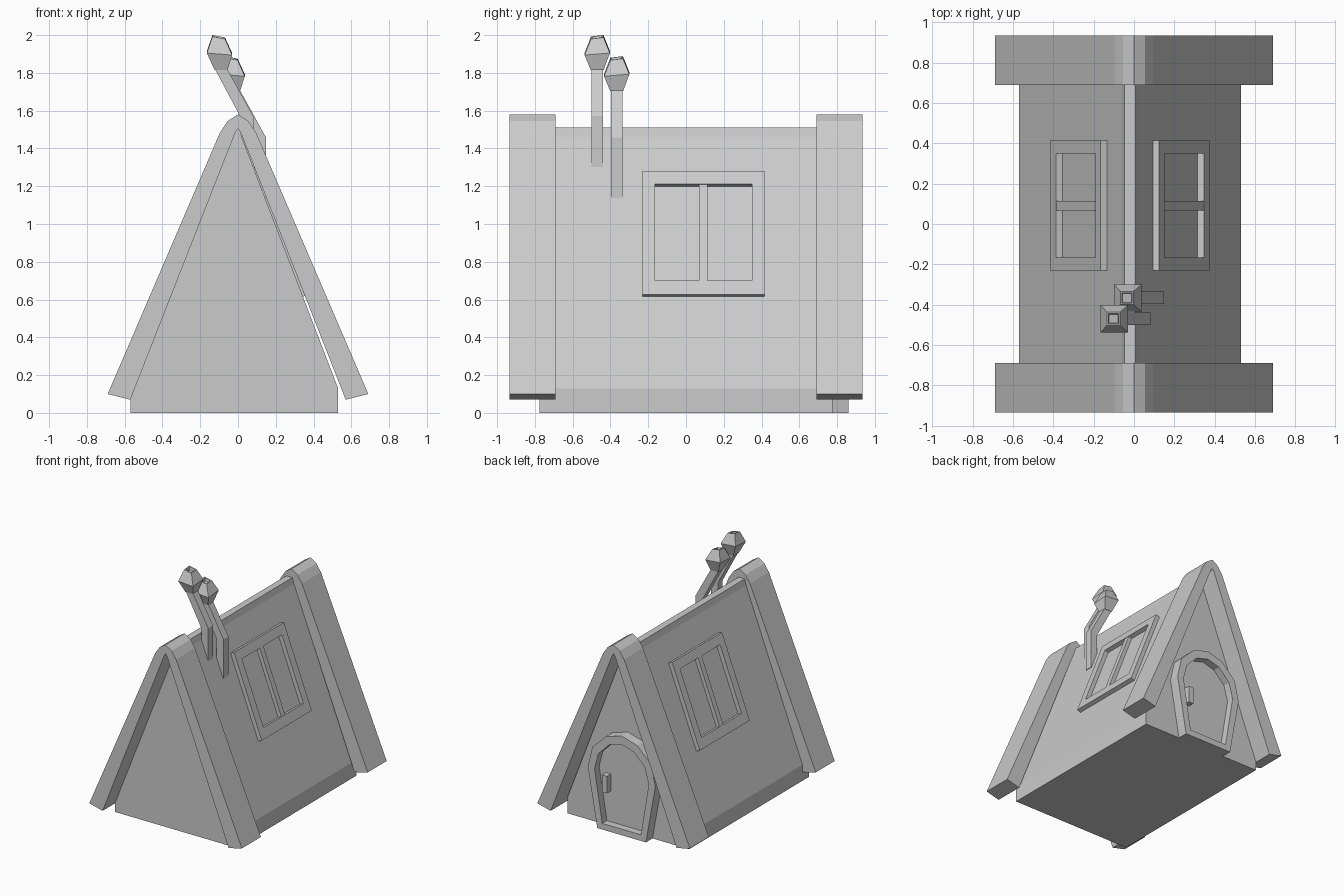
import bpy, bmesh
from mathutils import Vector

if "Cube" in bpy.data.objects:
    bpy.data.objects.remove(bpy.data.objects["Cube"])

CX = -0.02  # centre line of the body, slightly off the gable trims


def loft(name, loops, cyclic=False):
    """Skin equal-length closed loops; cap both ends unless cyclic."""
    bm = bmesh.new()
    rings = [[bm.verts.new(p) for p in loop] for loop in loops]
    n = len(rings[0])
    pairs = list(zip(rings, rings[1:] + rings[:1]))
    for a, b in (pairs if cyclic else pairs[:-1]):
        for i in range(n):
            j = (i + 1) % n
            bm.faces.new((a[i], a[j], b[j], b[i]))
    if not cyclic:
        bm.faces.new(rings[0])
        bm.faces.new(rings[-1])
    bmesh.ops.recalc_face_normals(bm, faces=bm.faces)
    mesh = bpy.data.meshes.new(name)
    bm.to_mesh(mesh)
    bm.free()
    ob = bpy.data.objects.new(name, mesh)
    bpy.context.collection.objects.link(ob)
    return ob


def at_y(profile, y):
    return [(x, y, z) for x, z in profile]


def mirrored(half, cx):
    """Complete a right-hand half profile; points on the axis are not doubled."""
    left = [(-x, z) for x, z in reversed(half) if x > 0]
    return [(x + cx, z) for x, z in half + left]


# Steep-roofed body
body = mirrored([(0.55, 0), (0.55, 0.13), (0.04, 1.46), (0.028, 1.51)], CX)
loft("house_body", [at_y(body, -0.775), at_y(body, 0.775)])

# Rounded gable trims at both ends
outer = [(0.69, 0.10), (0.095, 1.485), (0.055, 1.545), (0, 1.58)]
inner = [(0.57, 0.07), (0.012, 1.49), (0, 1.505)]
trim = (outer + [(-x, z) for x, z in reversed(outer[:-1])]
        + [(-x, z) for x, z in inner] + [(x, z) for x, z in reversed(inner[:-1])])
for name, y0, y1 in (("front_gable_trim", -0.935, -0.69), ("back_gable_trim", 0.69, 0.935)):
    loft(name, [at_y(trim, y0), at_y(trim, y1)])

# Arched door at the back: frame, panel and handle
door_out = mirrored([(0.22, 0), (0.305, 0.48), (0.265, 0.65), (0.14, 0.77), (0, 0.81)], CX)
door_in = mirrored([(0.175, 0.05), (0.245, 0.48), (0.21, 0.61), (0.11, 0.71), (0, 0.74)], CX)
loft("door_frame", [at_y(door_out, 0.76), at_y(door_out, 0.86),
                    at_y(door_in, 0.86), at_y(door_in, 0.76)], cyclic=True)
loft("door_panel", [at_y(door_in, 0.76), at_y(door_in, 0.80)])
handle = [(0.12, 0.30), (0.165, 0.30), (0.165, 0.44), (0.12, 0.44)]
loft("door_handle", [at_y(handle, 0.79), at_y(handle, 0.85)])

# Roof windows, one on each slope
up = Vector((-0.358, 0, 0.934))
out = Vector((0.934, 0, 0.358))
base = Vector((0.364, 0, 0.615))  # window foot on the slope, measured from CX


def window_rect(side, y0, y1, s0, s1, h):
    pts = []
    for y, s in ((y0, s0), (y1, s0), (y1, s1), (y0, s1)):
        p = base + up * s + out * h
        pts.append((CX + side * p.x, y, p.z))
    return pts


for name, side in (("right", 1), ("left", -1)):
    big, small = (-0.23, 0.415, 0, 0.70), (-0.165, 0.35, 0.08, 0.625)
    loft(name + "_window_frame",
         [window_rect(side, *big, -0.02), window_rect(side, *big, 0.034),
          window_rect(side, *small, 0.034), window_rect(side, *small, -0.02)], cyclic=True)
    bar = (0.068, 0.115, 0.06, 0.64)
    loft(name + "_window_bar",
         [window_rect(side, *bar, -0.02), window_rect(side, *bar, 0.031)])


# Two bent chimneys with faceted, hollow-topped caps
def square(x, y, z, r, dzx=0.0, dzy=0.0):
    return [(x + i * r, y + j * r, z + i * r * dzx + j * r * dzy)
            for i, j in ((-1, -1), (1, -1), (1, 1), (-1, 1))]


def chimney(name, offset):
    y = -0.47
    pipe = loft(name + "_pipe", [square(0.05, y, 1.25, 0.031),
                                 square(0.05, y, 1.563, 0.031, 0.25),
                                 square(-0.092, y, 1.825, 0.031, 0.1)])
    cap = loft(name + "_cap", [square(-0.09, y, 1.815, 0.034, 0.0),
                               square(-0.098, y, 1.905, 0.067, -0.08, 0.08),
                               square(-0.102, y, 1.99, 0.033, -0.2, 0.12),
                               square(-0.102, y, 1.99, 0.025, -0.2, 0.12),
                               square(-0.101, y, 1.965, 0.022, -0.2, 0.12)])
    for ob in (pipe, cap):
        ob.location = offset


chimney("front_chimney", (0, 0, 0))
chimney("rear_chimney", (0.067, 0.103, -0.112))
